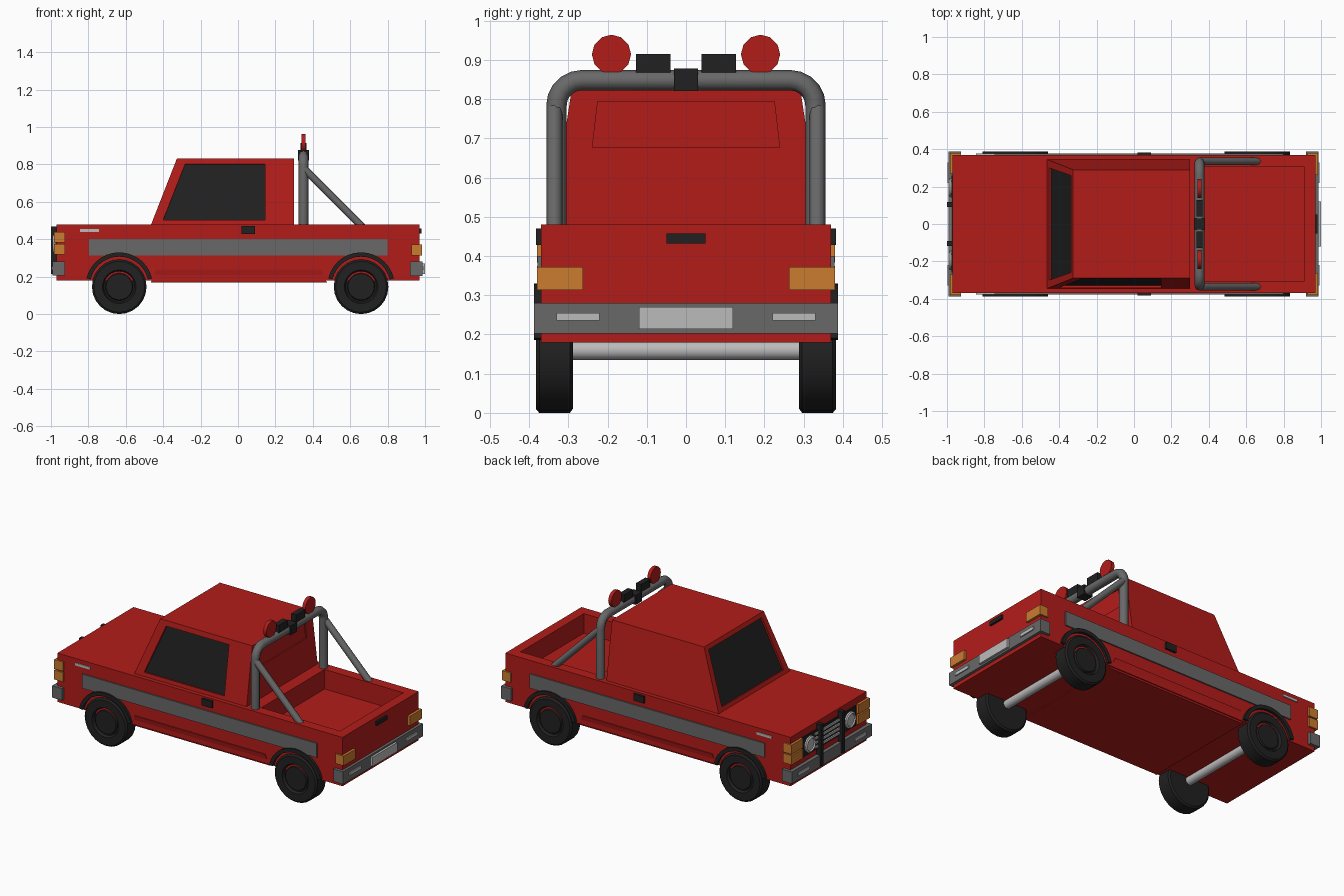
import bpy, bmesh, math
from mathutils import Vector

if "Cube" in bpy.data.objects:
    bpy.data.objects.remove(bpy.data.objects["Cube"])

COLS = {"red": (0.45, 0.012, 0.01), "black": (0.015, 0.015, 0.015), "grey": (0.14, 0.14, 0.14),
        "light": (0.5, 0.5, 0.5), "orange": (0.6, 0.2, 0.03)}
MATS = {}
for n, c in COLS.items():
    MATS[n] = bpy.data.materials.new(n)
    MATS[n].diffuse_color = (*c, 1)


def finish(name, bm, cols, smooth=False):
    bmesh.ops.remove_doubles(bm, verts=bm.verts, dist=1e-5)
    bmesh.ops.recalc_face_normals(bm, faces=bm.faces)
    me = bpy.data.meshes.new(name)
    bm.to_mesh(me)
    bm.free()
    ob = bpy.data.objects.new(name, me)
    bpy.context.collection.objects.link(ob)
    for c in cols:
        me.materials.append(MATS[c])
    if smooth:
        bpy.ops.object.select_all(action='DESELECT')
        ob.select_set(True)
        bpy.context.view_layer.objects.active = ob
        bpy.ops.object.shade_smooth_by_angle(angle=math.radians(35))
    return ob


def loft(name, rings, col, smooth=False):
    """Bridge a list of equal-length point rings and cap both ends."""
    bm = bmesh.new()
    vr = [[bm.verts.new(p) for p in r] for r in rings]
    n = len(rings[0])
    for a, b in zip(vr, vr[1:]):
        for i in range(n):
            bm.faces.new((a[i], a[(i + 1) % n], b[(i + 1) % n], b[i]))
    bm.faces.new(vr[0])
    bm.faces.new(vr[-1])
    return finish(name, bm, [col], smooth)


def box(name, x0, x1, y0, y1, z0, z1, col):
    return loft(name, [[(x0, y0, z), (x1, y0, z), (x1, y1, z), (x0, y1, z)] for z in (z0, z1)], col)


def lathe(name, centre, axis, profile, n, col):
    """Rings of (radius, offset) about the x or y axis."""
    rings = []
    for r, d in profile:
        ring = []
        for i in range(n):
            a = 2 * math.pi * i / n
            u, w = r * math.cos(a), r * math.sin(a)
            ring.append(Vector(centre) + Vector((d, u, w) if axis == 'x' else (u, d, w)))
        rings.append(ring)
    return loft(name, rings, col, True)


def tube(name, pts, r, col):
    cu = bpy.data.curves.new(name, 'CURVE')
    cu.dimensions = '3D'
    cu.bevel_depth, cu.bevel_resolution, cu.use_fill_caps = r, 2, True
    sp = cu.splines.new('POLY')
    sp.points.add(len(pts) - 1)
    for p, q in zip(sp.points, pts):
        p.co = (*q, 1)
    cu.materials.append(MATS[col])
    ob = bpy.data.objects.new(name, cu)
    bpy.context.collection.objects.link(ob)
    bpy.ops.object.select_all(action='DESELECT')
    ob.select_set(True)
    bpy.context.view_layer.objects.active = ob
    bpy.ops.object.convert(target='MESH')


def shell(name, lo, hi, recesses, cols):
    """Six-sided block from bottom and top quads; sides may hold a recess:
    side -> (inner uv corners, depth, material index)."""
    lo, hi = [Vector(p) for p in lo], [Vector(p) for p in hi]
    mid = sum(lo + hi, Vector()) / 8
    sides = {"bottom": lo, "top": hi}
    for i, s in enumerate(("right", "rear", "left", "front")):
        j = (i + 1) % 4
        sides[s] = [lo[i], lo[j], hi[j], hi[i]]
    bm = bmesh.new()

    def face(pts, m=0):
        bm.faces.new([bm.verts.new(p) for p in pts]).material_index = m
    for s, q in sides.items():
        if s not in recesses:
            face(q)
            continue
        uvs, depth, m = recesses[s]
        inner = [q[0].lerp(q[1], u).lerp(q[3].lerp(q[2], u), v) for u, v in uvs]
        nor = (q[1] - q[0]).cross(q[3] - q[0]).normalized()
        if nor.dot(q[0] - mid) < 0:
            nor = -nor
        deep = [p - nor * depth for p in inner]
        for i in range(4):
            j = (i + 1) % 4
            face((q[i], q[j], inner[j], inner[i]))
            face((inner[i], inner[j], deep[j], deep[i]))
        face(deep, m)
    finish(name, bm, cols)


def rect(u0, u1, v0, v1):
    return [(u0, v0), (u1, v0), (u1, v1), (u0, v1)]


def quad(x0, x1, y, z):
    return [(x0, -y, z), (x1, -y, z), (x1, y, z), (x0, y, z)]


# Body with sunken cargo bed
shell("body", quad(-.97, .97, .37, .18), quad(-.97, .97, .37, .48),
      {"top": (rect(.693, .969, .085, .915), .12, 0)}, ["red"])

# Cabin with recessed windows
side = [(.073, .07), (.795, .07), (.757, .91), (.087, .91)]
shell("cabin", quad(-.465, .30, .345, .478), quad(-.326, .30, .29, .833),
      {"right": (side, .012, 1), "left": ([(1 - u, v) for u, v in side], .012, 1),
       "front": (rect(.06, .94, .07, .93), .012, 1),
       "rear": (rect(.12, .88, .56, .89), .008, 0)}, ["red", "black"])

# Sill between the wheels
loft("sill", [quad(-.465, .475, .362, .17), quad(-.44, .445, .376, .238)], "red")

# Wheels, axles and arch flares
for end, cx in (("front", -.635), ("rear", .658)):
    lathe(end + "_axle", (cx, 0, .16), 'y', [(.025, -.31), (.025, .31)], 16, "light")
    for sd, s in (("right", -1), ("left", 1)):
        lathe(f"{end}_{sd}_wheel", (cx, 0, .146), 'y',
              [(r, s * d) for r, d in ((.135, .288), (.146, .296), (.146, .374), (.136, .383), (.09, .383),
                                       (.082, .368), (.074, .368), (.07, .379), (.03, .379))], 24, "black")
        rings = []
        for i in range(15):
            a = math.radians(13 + 154 * i / 14)
            rings.append([(cx + r * math.cos(a), s * y, .15 + r * math.sin(a))
                          for r, y in ((.157, .35), (.157, .387), (.18, .387), (.18, .35))])
        loft(f"{end}_{sd}_flare", rings, "black")

# Side trim on both flanks
for sd, s in (("right", -1), ("left", 1)):
    box(sd + "_stripe", -.797, .80, s * .36, s * .378, .313, .40, "grey")
    box(sd + "_door_handle", .02, .09, s * .36, s * .383, .428, .47, "black")
    box(sd + "_marker", -.845, -.743, s * .36, s * .376, .44, .455, "light")
    # Corner lamps
    box(sd + "_front_lamp_upper", -.985, -.925, s * .27, s * .38, .383, .44, "orange")
    box(sd + "_front_lamp_lower", -.985, -.925, s * .27, s * .38, .318, .375, "orange")
    box(sd + "_tail_lamp", .928, .985, s * .263, s * .38, .313, .372, "orange")
    # Bumper reflectors
    box(sd + "_rear_reflector", .97, .993, s * .22, s * .33, .235, .255, "light")
    box(sd + "_front_reflector", -.998, -.97, s * .22, s * .33, .235, .255, "light")
    # Headlights and push bars
    lathe(sd + "_headlight", (-.97, s * .195, .375), 'x',
          [(.05, .01), (.05, -.015), (.04, -.022), (.036, -.014)], 16, "light")
    box(sd + "_push_bar", -1.0, -.965, s * .09, s * .118, .215, .468, "black")

# Bumpers, grille, plate, tailgate handle
box("front_bumper", -.993, -.925, -.388, .388, .207, .28, "grey")
box("rear_bumper", .92, .987, -.388, .388, .203, .28, "grey")
box("plate", .98, 1.0, -.12, .12, .214, .27, "light")
box("tailgate_handle", .96, .982, -.05, .05, .432, .457, "black")
box("grille", -.976, -.96, -.26, .26, .315, .437, "black")
for i in range(4):
    z = .328 + .027 * i
    box(f"grille_slat_{i + 1}", -.984, -.97, -.145, .145, z, z + .013, "light")

# Roll bar with rounded corners
arc = [(.265 + .065 * math.cos(a), .785 + .063 * math.sin(a))
       for a in (math.pi / 2 * i / 5 for i in range(6))]
half = [(.33, .47)] + arc
tube("roll_bar", [(.35, y, z) for y, z in half] + [(.35, -y, z) for y, z in reversed(half)], .026, "grey")
box("roll_bar_clamp", .32, .38, -.03, .03, .82, .878, "black")
for sd, s in (("right", -1), ("left", 1)):
    tube(sd + "_brace", [(.35, s * .335, .78), (.665, s * .335, .465)], .02, "grey")
    box(sd + "_lamp_box", .333, .367, s * .04, s * .128, .868, .915, "black")
    lathe(sd + "_spot_lamp", (.35, s * .19, .914), 'x', [(.05, -.011), (.05, .011)], 12, "red")

for m in bpy.data.materials:
    if m.users and not m.is_grease_pencil:
        m.use_nodes = True
        m.node_tree.nodes["Principled BSDF"].inputs["Base Color"].default_value = m.diffuse_color
